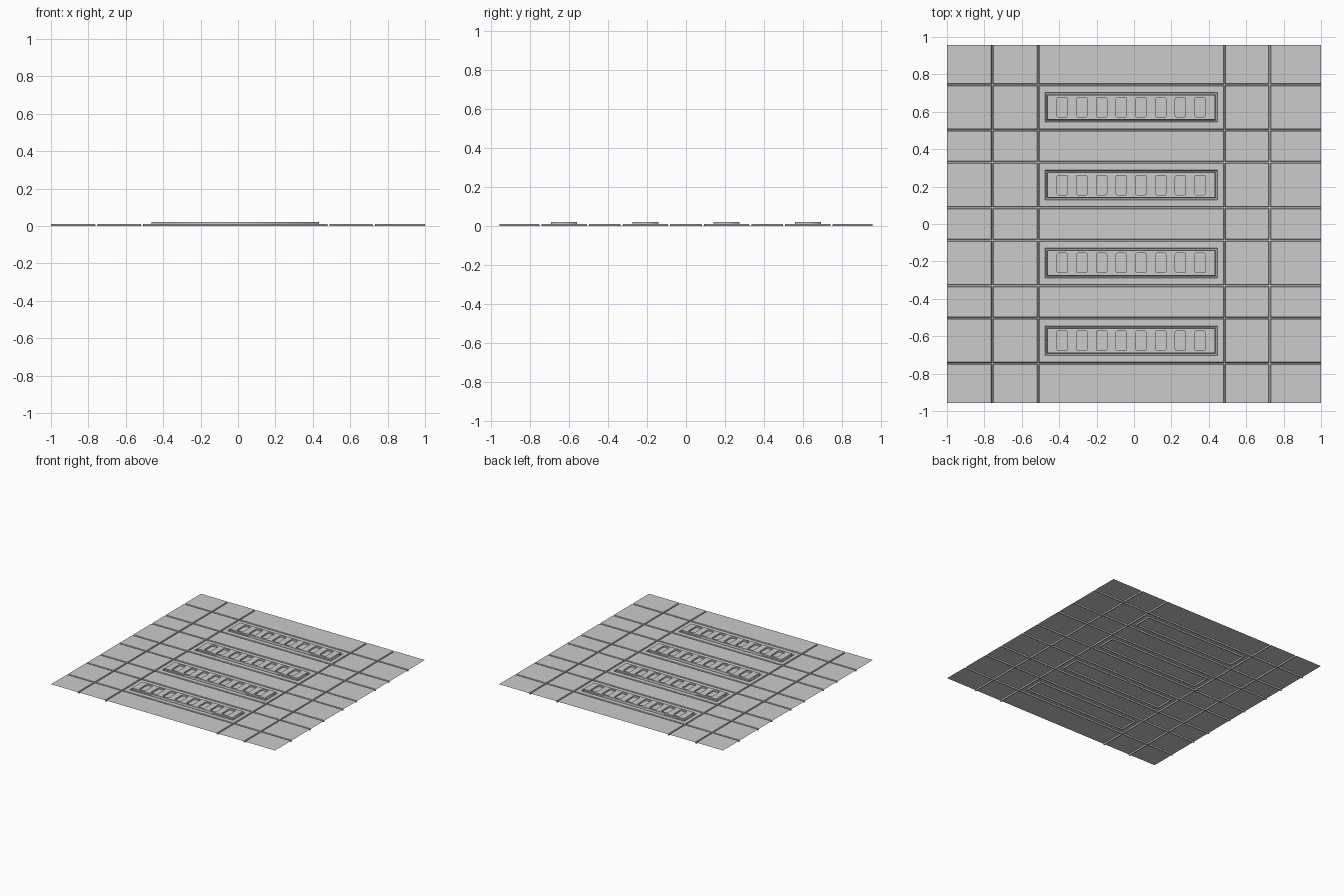
import bpy, bmesh, math

if "Cube" in bpy.data.objects:
    bpy.data.objects.remove(bpy.data.objects["Cube"])

BASE, TOP = 0.010, 0.022          # sheet level, panel top
HX, HY = 1.0, 0.956               # sheet half size
CX = -0.015                       # panel column centre
PX, PY = 0.455, 0.073             # middle of the moat around a panel (half size)
ROWS = [-0.624, -0.208, 0.208, 0.624]
GX = [-0.757, -0.513, 0.484, 0.726]
GY = [r + s * 0.1215 for r in ROWS for s in (-1, 1)]
WIDE, NARROW = 0.0065, 0.0035     # groove half widths at top and bottom


def groove(d):
    """Height across a groove at distance d from its centre line."""
    t = (abs(d) - NARROW) / (WIDE - NARROW)
    return BASE * min(1, max(0, t))


def height(x, y):
    z = min([groove(x - g) for g in GX] + [groove(y - g) for g in GY])
    for r in ROWS:
        d = max(abs(x - CX) - PX, abs(y - r) - PY)
        z = min(z, groove(d))
    return z


def stations(centres, half):
    offs = (-WIDE, -NARROW, NARROW, WIDE)
    return sorted([-half, half] + [c + o for c in centres for o in offs])


# Floor sheet with pressed grooves and a moat round each panel
xs = stations(GX + [CX - PX, CX + PX], HX)
ys = stations(GY + [r + s * PY for r in ROWS for s in (-1, 1)], HY)
bm = bmesh.new()
grid = [[bm.verts.new((x, y, height(x, y))) for x in xs] for y in ys]
for j in range(len(ys) - 1):
    for i in range(len(xs) - 1):
        bm.faces.new((grid[j][i], grid[j][i + 1], grid[j + 1][i + 1], grid[j + 1][i]))
me = bpy.data.meshes.new("floor_sheet")
bm.to_mesh(me)
bm.free()
bpy.context.collection.objects.link(bpy.data.objects.new("floor_sheet", me))


def rounded_rect(cx, cy, hx, hy, r, steps=3):
    pts = []
    for k, (sx, sy) in enumerate(((1, 1), (-1, 1), (-1, -1), (1, -1))):
        for s in range(steps + 1):
            a = math.pi / 2 * (k + s / steps)
            pts.append((cx + sx * (hx - r) + r * math.cos(a),
                        cy + sy * (hy - r) + r * math.sin(a)))
    return pts


def add_loop(curve, pts):
    sp = curve.splines.new('POLY')
    sp.points.add(len(pts) - 1)
    for p, (x, y) in zip(sp.points, pts):
        p.co = (x, y, 0, 1)
    sp.use_cyclic_u = True


# Raised panels, each with a row of eight rounded windows
px, py = PX - WIDE, PY - WIDE
for n, r in enumerate(ROWS):
    cu = bpy.data.curves.new("vent_panel", 'CURVE')
    cu.dimensions = '2D'
    cu.fill_mode = 'FRONT'
    cu.extrude = (TOP - BASE) / 2
    add_loop(cu, [(-px, -py), (px, -py), (px, py), (-px, py)])
    for i in range(8):
        add_loop(cu, rounded_rect((i - 3.5) * 0.1054, 0, 0.028, 0.052, 0.008))
    ob = bpy.data.objects.new(f"vent_panel_{n + 1}", cu)
    ob.location = (CX, r, (TOP + BASE) / 2)
    bpy.context.collection.objects.link(ob)
